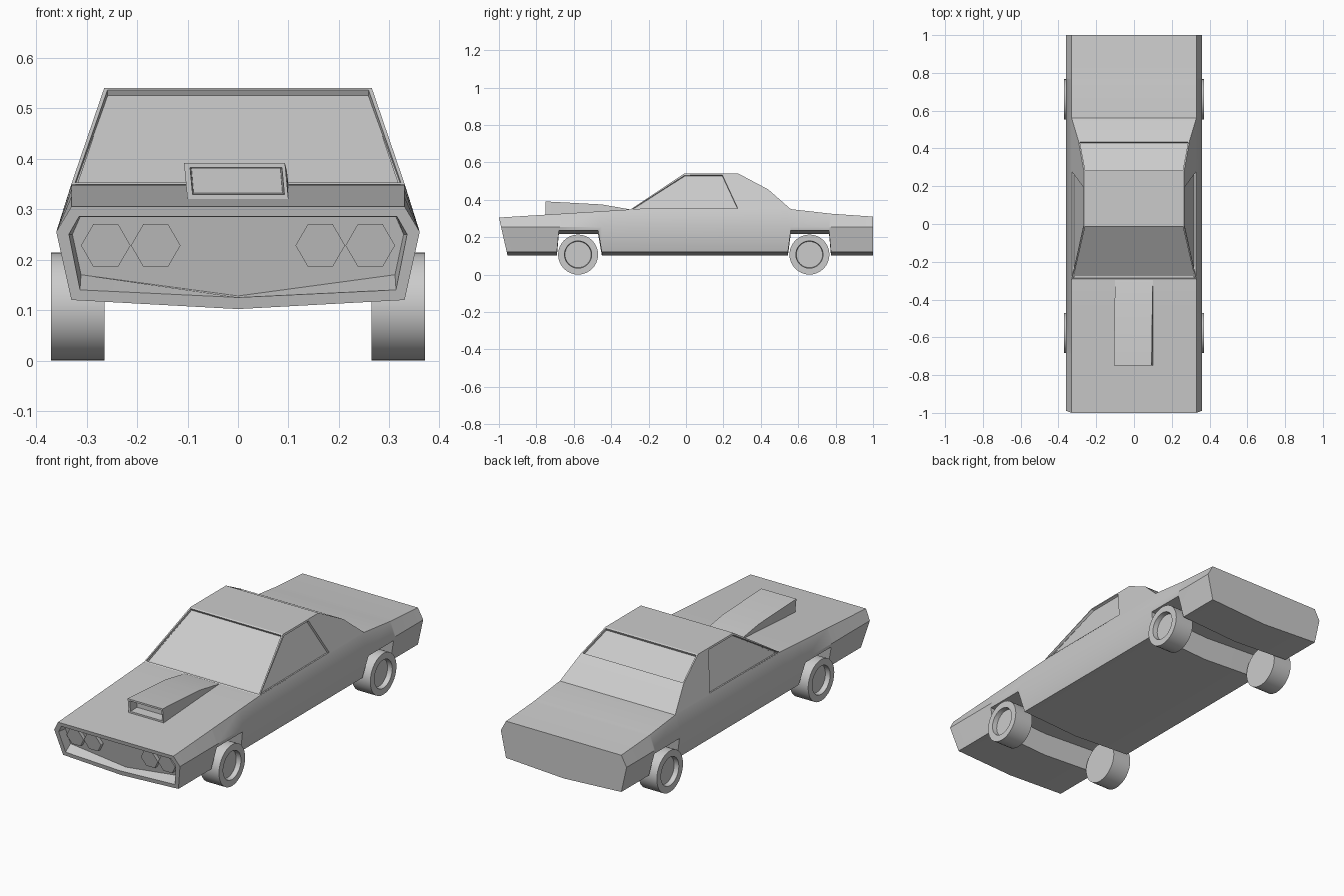
import bpy, bmesh
from math import cos, sin, pi
from mathutils import Matrix

if "Cube" in bpy.data.objects:
    bpy.data.objects.remove(bpy.data.objects["Cube"])


def finish(name, bm, angle=0.6):
    bmesh.ops.recalc_face_normals(bm, faces=bm.faces)
    me = bpy.data.meshes.new(name)
    bm.to_mesh(me)
    bm.free()
    ob = bpy.data.objects.new(name, me)
    bpy.context.collection.objects.link(ob)
    bpy.ops.object.select_all(action='DESELECT')
    ob.select_set(True)
    bpy.context.view_layer.objects.active = ob
    bpy.ops.object.shade_smooth_by_angle(angle=angle)
    return ob


def loft(name, rings, angle=0.6):
    """Skin a list of equal-length closed rings and cap both ends."""
    bm = bmesh.new()
    vs = [[bm.verts.new(p) for p in r] for r in rings]
    n = len(rings[0])
    for a, b in zip(vs, vs[1:]):
        for i in range(n):
            j = (i + 1) % n
            bm.faces.new((a[i], a[j], b[j], b[i]))
    bm.faces.new(vs[0])
    bm.faces.new(vs[-1])
    return finish(name, bm, angle)


def top_z(y):
    line = [(-1, .305), (-.3, .348), (.56, .35), (.78, .325), (1, .31)]
    for (y0, z0), (y1, z1) in zip(line, line[1:]):
        if y <= y1:
            return z0 + (z1 - z0) * (y - y0) / (y1 - y0)


def section(half, y_of):
    """Mirror a half section of (x, z) points, last one on the centre line."""
    pts = [(-x, z) for x, z in half] + [(x, z) for x, z in half[-2::-1]]
    return [(x, y_of(z), z) for x, z in pts]


def rake(z):
    return -1 + (.305 - z) * .225


# Body: recessed grille, raked nose, then stations with full-width wheel arches
rings = [
    section([(.313, .284), (.328, .25), (.311, .17), (0, .128)], lambda z: rake(z) + .045),
    section([(.315, .285), (.335, .25), (.313, .14), (0, .125)], rake),
    section([(.33, .305), (.36, .255), (.33, .12), (0, .102)], rake),
]
LOW, ARCH = .102, .217
for y, b in [(-.69, LOW), (-.68, ARCH), (-.47, ARCH), (-.45, LOW), (-.3, LOW),
             (.545, LOW), (.56, ARCH), (.765, ARCH), (.775, LOW), (1, LOW)]:
    edge = .33 if b == LOW else .355
    rings.append(section([(.33, top_z(y)), (.36, .255), (edge, b + .018), (0, b)],
                         lambda z, y=y: y))
loft("body", rings)

# Cabin with inset windows
bm = bmesh.new()
profile = [(-.295, .349), (-.01, .54), (.2, .54), (.28, .54), (.44, .455), (.56, .35), (.285, .349)]
L, R = ([bm.verts.new((s * (.33 - .342 * (z - .35)), y, z)) for y, z in profile] for s in (-1, 1))
strip = [bm.faces.new((L[i], L[i + 1], R[i + 1], R[i])) for i in range(5)]
floor = [bm.faces.new((L[i], L[(i + 1) % 7], R[(i + 1) % 7], R[i])) for i in (5, 6)]
sides = []
for V in (L, R):
    sides.append(bm.faces.new((V[0], V[1], V[2], V[6])))
    bm.faces.new((V[2], V[3], V[4], V[5], V[6]))
bmesh.ops.recalc_face_normals(bm, faces=bm.faces)
bmesh.ops.delete(bm, geom=floor, context='FACES_ONLY')
windows = [strip[0], strip[3]] + sides
bmesh.ops.inset_individual(bm, faces=windows, thickness=.01, depth=0)
bmesh.ops.inset_individual(bm, faces=windows, thickness=.001, depth=-.012)
finish("cabin", bm, .3)


# Hood scoop with open mouth
def box_ring(y, x0, x1, z0, z1, shear=0.0):
    return [(x0, y, z0), (x1, y, z0), (x1 - shear, y, z1), (x0 - shear, y, z1)]


loft("hood_scoop", [
    box_ring(-.70, -.088, .088, .332, .380, .004),
    box_ring(-.75, -.09, .092, .329, .382, .005),
    box_ring(-.75, -.10, .10, .318, .391, .007),
    box_ring(-.45, -.10, .10, .33, .375, .003),
    box_ring(-.29, -.10, .10, .34, .347),
], .3)

# Hexagonal headlights
for side in (-1, 1):
    for x in (.163, .262):
        hexagon = [(side * x + .049 * cos(k * pi / 3), .228 + .049 * sin(k * pi / 3)) for k in range(6)]
        loft("headlight", [[(px, rake(pz) + d, pz) for px, pz in hexagon] for d in (.06, .025)], .3)

# Wheels with recessed hubs on the outer side
for side in (-1, 1):
    for y, place in ((-.577, "front"), (.66, "rear")):
        bm = bmesh.new()
        bmesh.ops.create_cone(bm, cap_ends=True, segments=32, radius1=.107, radius2=.107, depth=.106,
                              matrix=Matrix.Translation((side * .317, y, .107)) @ Matrix.Rotation(pi / 2, 4, 'Y'))
        outer = [f for f in bm.faces if f.normal.x * side > .9]
        bmesh.ops.inset_individual(bm, faces=outer, thickness=.034, depth=0)
        bmesh.ops.inset_individual(bm, faces=outer, thickness=.003, depth=-.025)
        finish(place + "_wheel", bm)
